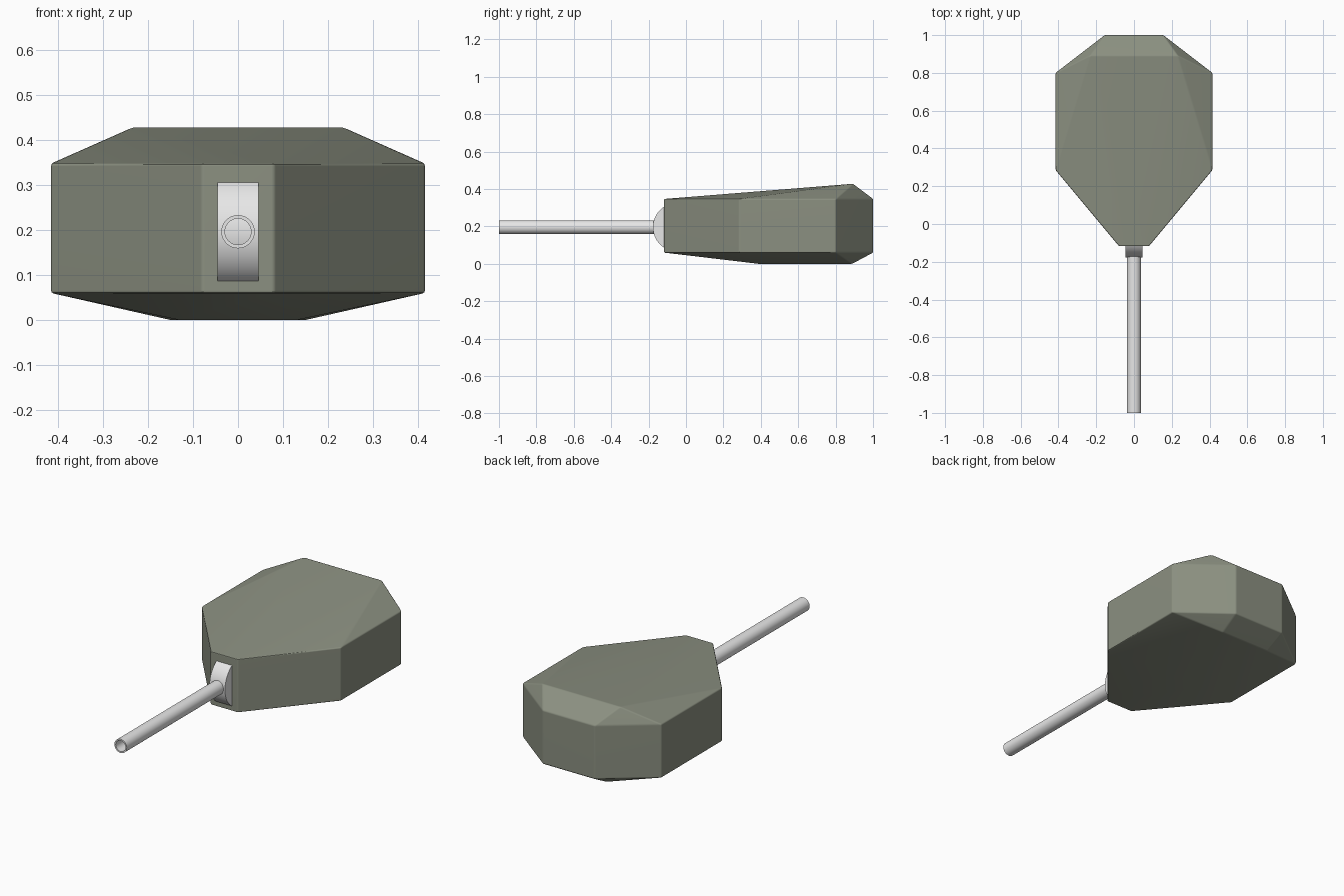
import bpy, bmesh, math
from mathutils import Matrix

cube = bpy.data.objects.get("Cube")
if cube:
    bpy.data.objects.remove(cube, do_unlink=True)


def material(name, rgb):
    mat = bpy.data.materials.new(name)
    mat.use_nodes = True
    mat.diffuse_color = (*rgb, 1)
    mat.node_tree.nodes["Principled BSDF"].inputs["Base Color"].default_value = (*rgb, 1)
    return mat


def add_object(name, bm, mat, angle):
    bmesh.ops.recalc_face_normals(bm, faces=bm.faces)
    mesh = bpy.data.meshes.new(name)
    bm.to_mesh(mesh)
    bm.free()
    mesh.materials.append(mat)
    obj = bpy.data.objects.new(name, mesh)
    bpy.context.collection.objects.link(obj)
    bpy.ops.object.select_all(action='DESELECT')
    obj.select_set(True)
    bpy.context.view_layer.objects.active = obj
    bpy.ops.object.shade_smooth_by_angle(angle=math.radians(angle))
    return obj


green = material("grey green paint", (0.26, 0.28, 0.22))
steel = material("pale metal", (0.8, 0.8, 0.8))
AXIS_Z = 0.196

# Turret shell: convex hull around the half outline, roof and floor corners
outline = [(0.08, -0.117), (0.415, 0.285), (0.415, 0.80), (0.155, 1.0)]
corners = [(x, y, z) for x, y in outline for z in (0.06, 0.347)]
corners += [(0.232, 0.892, 0.428), (0.13, 0.39, 0), (0.15, 0.888, 0)]
bm = bmesh.new()
for x, y, z in corners:
    for side in (-1, 1):
        bm.verts.new((side * x, y, z))
bmesh.ops.convex_hull(bm, input=bm.verts)
bmesh.ops.dissolve_limit(bm, angle_limit=math.radians(1), verts=bm.verts, edges=bm.edges)
edges = [e for e in bm.edges if e.calc_face_angle(0) > math.radians(15)]
bmesh.ops.bevel(bm, geom=edges, offset=0.006, segments=2, profile=0.5,
                affect='EDGES', clamp_overlap=True)
shell = add_object("turret_shell", bm, green, 35)
weighted = shell.modifiers.new("flat_panels", 'WEIGHTED_NORMAL')
weighted.keep_sharp = True

# Gun mantlet: short drum lying across the front
bm = bmesh.new()
place = Matrix.Translation((0, -0.047, AXIS_Z)) @ Matrix.Rotation(math.pi / 2, 4, 'Y')
bmesh.ops.create_cone(bm, cap_ends=True, segments=64, radius1=0.13, radius2=0.13,
                      depth=0.092, matrix=place)
add_object("gun_mantlet", bm, steel, 30)

# Gun barrel: hollow tube spun from its wall section
bm = bmesh.new()
section = [(0.037, -0.1), (0.037, -1.0), (0.029, -1.0), (0.029, -0.1)]
verts = [bm.verts.new((r, y, AXIS_Z)) for r, y in section]
loop = [bm.edges.new((verts[i], verts[(i + 1) % 4])) for i in range(4)]
bmesh.ops.spin(bm, geom=verts + loop, cent=(0, 0, AXIS_Z), axis=(0, 1, 0),
               angle=math.tau, steps=32, use_merge=True)
bmesh.ops.remove_doubles(bm, verts=bm.verts, dist=0.0001)
add_object("gun_barrel", bm, steel, 30)
